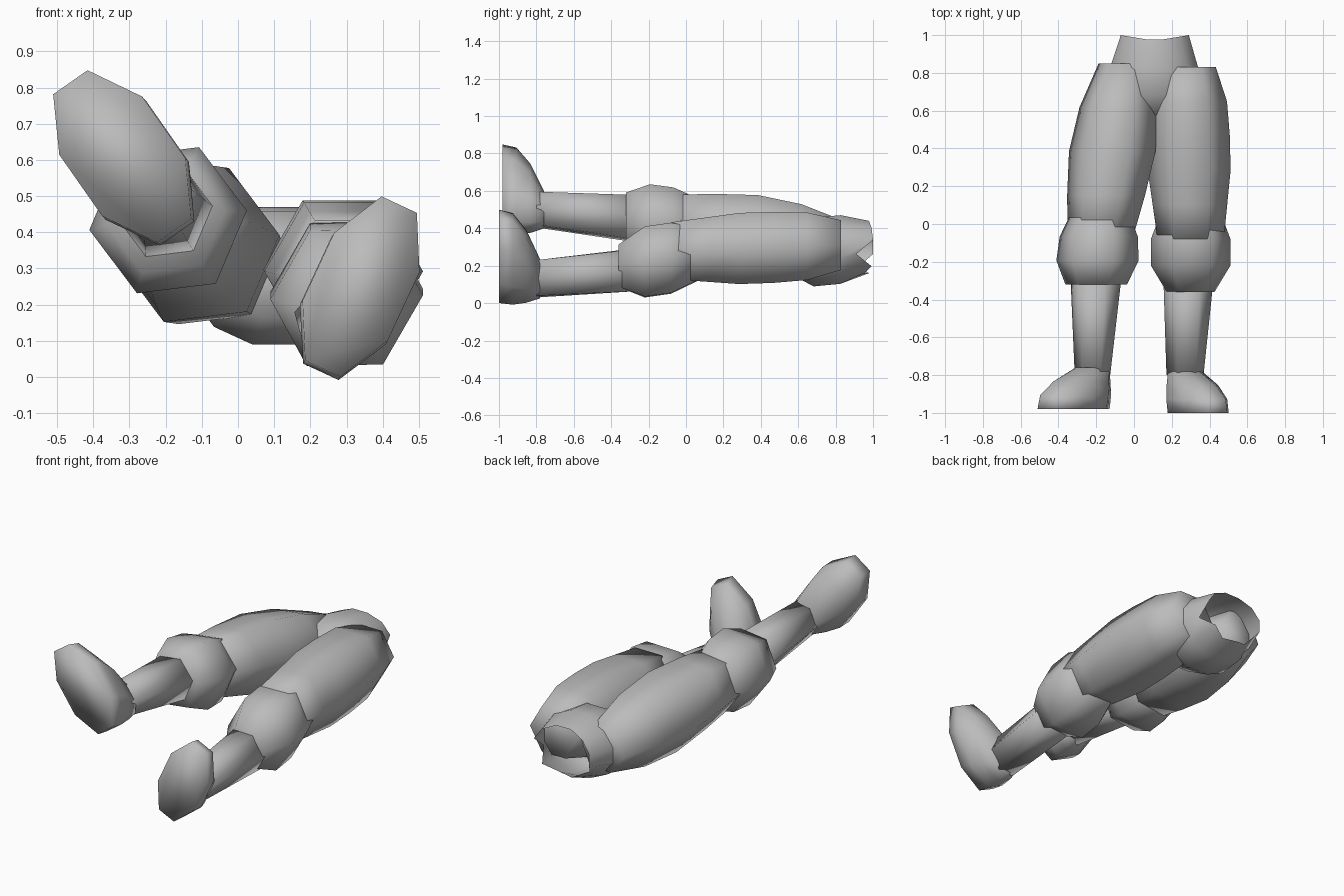
import bpy
import bmesh
import math
from mathutils import Vector

cube = bpy.data.objects.get("Cube")
if cube:
    bpy.data.objects.remove(cube, do_unlink=True)

grey = bpy.data.materials.new("plain_grey")
grey.use_nodes = True
colour = (0.5, 0.5, 0.5, 1)
grey.diffuse_color = colour
grey.node_tree.nodes["Principled BSDF"].inputs["Base Color"].default_value = colour


def section(bm, centre, size, lean, sides):
    """Add a ring of vertices: a stretched polygon facing y, leaning sideways."""
    ring = []
    for k in range(sides):
        angle = (2 * k + 1) * math.pi / sides
        across = size.x * math.cos(angle) / math.cos(math.pi / sides)
        along = size.y * math.sin(angle) / math.cos(math.pi / sides)
        offset = Vector((across * math.cos(lean) + along * math.sin(lean), 0,
                         along * math.cos(lean) - across * math.sin(lean)))
        ring.append(bm.verts.new(centre + offset))
    return ring


def tear_rim(ring, centre):
    """Pull the sides of an open rim outwards and notch its underside."""
    for k, vert in enumerate(ring):
        side = abs(vert.co.x - centre.x)
        vert.co.y += side / 6
        if vert.co.z < centre.z and k % 2:
            vert.co.y -= side / 2


def limb(name, start, end, start_size, end_size, swell, lean=0, sides=6, ease=1, torn=False):
    """Loft evenly spaced sections from start to end, scaled by the swell list."""
    start, end = Vector(start), Vector(end)
    start_size, end_size = Vector(start_size), Vector(end_size)
    bm = bmesh.new()
    rings = []
    for step, scale in enumerate(swell):
        t = step / (len(swell) - 1)
        centre = start.lerp(end, t ** ease)
        centre.y = start.y + (end.y - start.y) * t
        size = start_size.lerp(end_size, t ** ease) * scale
        rings.append(section(bm, centre, size, math.radians(lean), sides))
    for lower, upper in zip(rings, rings[1:]):
        for k in range(sides):
            after = (k + 1) % sides
            bm.faces.new((lower[k], lower[after], upper[after], upper[k]))
    bm.faces.new(rings[0])
    if torn:
        tear_rim(rings[-1], end)
    else:
        bm.faces.new(rings[-1])
    bmesh.ops.recalc_face_normals(bm, faces=bm.faces)

    mesh = bpy.data.meshes.new(name)
    bm.to_mesh(mesh)
    bm.free()
    mesh.materials.append(grey)
    mesh.shade_smooth()
    obj = bpy.data.objects.new(name, mesh)
    bpy.context.collection.objects.link(obj)


# Raised right leg
limb("right_foot", start=(-.32, -.98, .61), end=(-.22, -.76, .5), start_size=(.14, .25),
     end_size=(.08, .1), swell=(1, 1.05, 1.05, 1), lean=-35, sides=8, ease=2)
limb("right_shin", start=(-.22, -.8, .5), end=(-.2, -.25, .45),
     start_size=(.08, .09), end_size=(.12, .12), swell=(1, 1), lean=23)
limb("right_knee", start=(-.2, -.32, .44), end=(-.18, .06, .42),
     start_size=(.19, .19), end_size=(.19, .19), swell=(.75, 1, .95, .7), lean=23)
limb("right_thigh", start=(-.18, -.08, .42), end=(-.05, .85, .31),
     start_size=(.2, .2), end_size=(.2, .2), swell=(.75, .9, 1, .9, .6), lean=23)

# Lowered left leg
limb("left_foot", start=(.34, -1, .25), end=(.27, -.78, .13), start_size=(.13, .25),
     end_size=(.08, .1), swell=(1, 1.05, 1.05, 1), lean=25, sides=8, ease=2)
limb("left_shin", start=(.27, -.8, .13), end=(.29, -.25, .18),
     start_size=(.08, .1), end_size=(.12, .11), swell=(1, 1), lean=30)
limb("left_knee", start=(.3, -.36, .2), end=(.3, .06, .26),
     start_size=(.18, .19), end_size=(.18, .19), swell=(.6, 1, 1, .75), lean=30)
limb("left_thigh", start=(.3, -.08, .28), end=(.28, .83, .31),
     start_size=(.19, .19), end_size=(.19, .19), swell=(.8, .9, 1, 1, .95, .7), lean=30)

# Hollow pelvis with a ragged waist
limb("pelvis", start=(.1, .54, .26), end=(.11, .97, .3), start_size=(.2, .16),
     end_size=(.18, .14), swell=(.6, 1.2, 1.25, 1), sides=12, torn=True)
